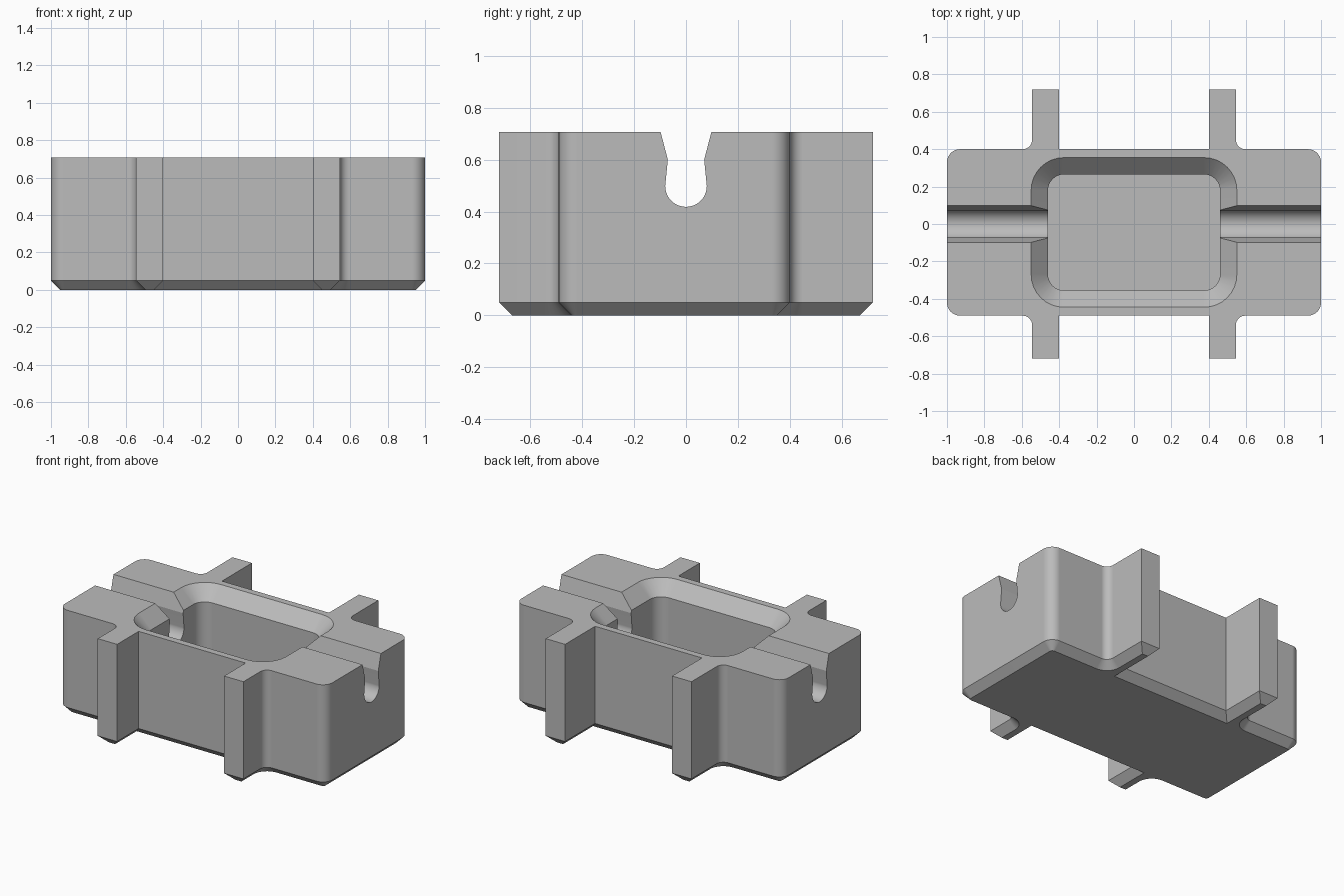
import bpy
from math import cos, sin, pi, radians
from mathutils import Vector

cube = bpy.data.objects.get("Cube")
if cube:
    bpy.data.objects.remove(cube, do_unlink=True)

HEIGHT, CHAMFER, FLOOR = 0.707, 0.05, 0.14
SEGMENTS = 8

grey = bpy.data.materials.new("light grey")
grey.use_nodes = True
colour = (0.5, 0.5, 0.5, 1)
grey.diffuse_color = colour
grey.node_tree.nodes["Principled BSDF"].inputs["Base Color"].default_value = colour


def rounded_outline(corners, inset):
    """Counter-clockwise right-angled outline with rounded corners, moved inwards."""
    points = []
    for i, (x, y, radius) in enumerate(corners):
        here = Vector((x, y))
        before = Vector(corners[i - 1][:2])
        after = Vector(corners[(i + 1) % len(corners)][:2])
        a, b = (here - before).normalized(), (after - here).normalized()
        here += inset * (Vector((-a.y, a.x)) + Vector((-b.y, b.x)))
        if radius == 0:
            points.append(here)
            continue
        r = radius - inset if a.cross(b) > 0 else radius + inset
        centre = here + r * (b - a)
        for k in range(SEGMENTS + 1):
            t = pi / 2 * k / SEGMENTS
            points.append(centre + r * (a * sin(t) - b * cos(t)))
    return points


def loft(name, rings):
    """Solid through matching rings of points, closed at both ends."""
    n = len(rings[0])
    verts = [p for ring in rings for p in ring]
    faces = [list(reversed(range(n))), list(range(len(verts) - n, len(verts)))]
    for level in range(len(rings) - 1):
        s = level * n
        for i in range(n):
            j = (i + 1) % n
            faces.append([s + i, s + j, s + n + j, s + n + i])
    mesh = bpy.data.meshes.new(name)
    mesh.from_pydata(verts, [], faces)
    mesh.materials.append(grey)
    obj = bpy.data.objects.new(name, mesh)
    bpy.context.collection.objects.link(obj)
    return obj


def stack(name, corners, levels):
    return loft(name, [[(p.x, p.y, z) for p in rounded_outline(corners, inset)]
                       for z, inset in levels])


# Block with four ribs and a chamfered base
half = [(0.40, -0.49, 0), (0.40, -0.72, 0), (0.545, -0.72, 0), (0.545, -0.49, 0.05),
        (1, -0.49, 0.07), (1, 0.40, 0.07),
        (0.545, 0.40, 0.05), (0.545, 0.72, 0), (0.40, 0.72, 0), (0.40, 0.40, 0)]
outline = half + [(-x, y, r) for x, y, r in reversed(half)]
block = stack("ribbed_block", outline, [(0, CHAMFER), (CHAMFER, 0), (HEIGHT, 0)])

# Pocket with a sloping rim
rim, lip = 0.09, 0.01
pocket_corners = [(-0.55, -0.445, 0.175), (0.55, -0.445, 0.175),
                  (0.55, 0.355, 0.175), (-0.55, 0.355, 0.175)]
pocket = stack("pocket_cutter", pocket_corners,
               [(FLOOR, rim), (HEIGHT - rim, rim), (HEIGHT + lip, -lip)])

# Keyhole groove running along x
radius, centre_z, arc_steps = 0.08, 0.498, 20
right_side = [(0.07, 0.60), (0.098, HEIGHT), (0.098, HEIGHT + 0.1)]
arc = [(-radius * cos(pi * k / arc_steps), centre_z - radius * sin(pi * k / arc_steps))
       for k in range(arc_steps + 1)]
profile = arc + right_side + [(-y, z) for y, z in reversed(right_side)]
groove = loft("groove_cutter", [[(x, y, z) for y, z in profile] for x in (-1.1, 1.1)])

# Cut the block, then shade it
bpy.ops.object.select_all(action='DESELECT')
bpy.context.view_layer.objects.active = block
block.select_set(True)
for cutter in (pocket, groove):
    cutter.hide_render = True
    cut = block.modifiers.new(cutter.name, 'BOOLEAN')
    cut.operation = 'DIFFERENCE'
    cut.solver = 'EXACT'
    cut.object = cutter
    bpy.ops.object.modifier_apply(modifier=cut.name)
    bpy.data.objects.remove(cutter, do_unlink=True)
bpy.ops.object.shade_smooth_by_angle(angle=radians(18))
weighted = block.modifiers.new("even_shading", 'WEIGHTED_NORMAL')
weighted.keep_sharp = True
